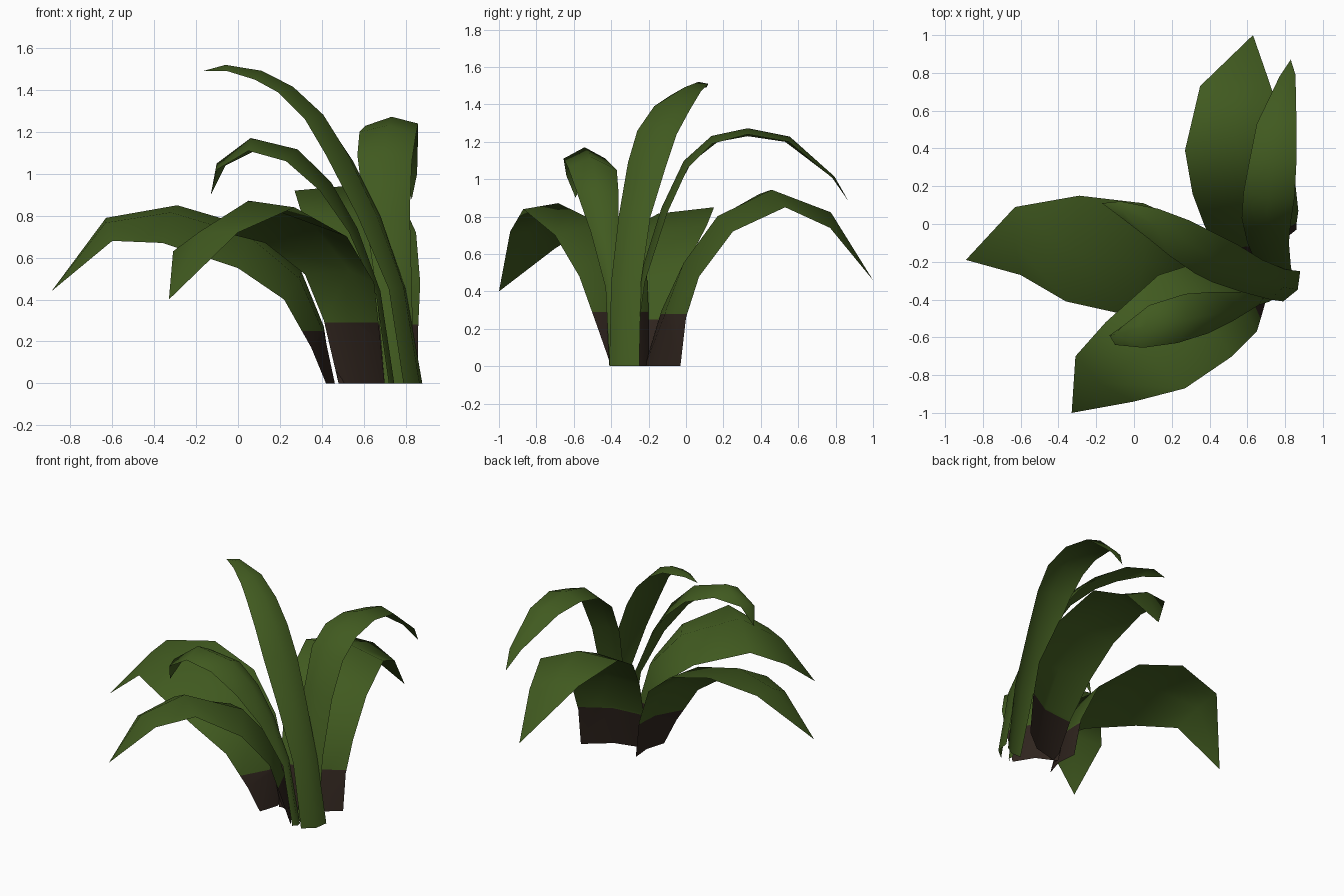
import bpy, bmesh
from mathutils import Vector


def material(name, color):
    m = bpy.data.materials.new(name)
    m.diffuse_color = (*color, 1)
    return m


GREEN = material("leaf green", (0.052, 0.102, 0.014))
BROWN = material("dry brown", (0.029, 0.018, 0.013))


def leaf(name, left, right, tip, bulge=0.16, brown=0.0):
    """Arched blade between two edge paths (base to top), with a raised midrib,
    closing to a tip. Faces below the height 'brown' get the brown colour."""
    left, right, tip = [Vector(p) for p in left], [Vector(p) for p in right], Vector(tip)
    mids = [(a + b) / 2 for a, b in zip(left, right)]
    path = mids + [tip]
    bm = bmesh.new()
    rows = []
    for i, (a, b) in enumerate(zip(left, right)):
        tangent = path[i + 1] - path[max(i - 1, 0)]
        up = (b - a).cross(tangent).normalized()
        mid = mids[i] + up * (b - a).length * bulge
        if i == 0:
            mid.z = 0
        rows.append([bm.verts.new(p) for p in (a, mid, b)])
    for r, s in zip(rows, rows[1:]):
        for j in range(2):
            bm.faces.new((r[j], r[j + 1], s[j + 1], s[j]))
    end = bm.verts.new(tip)
    for j in range(2):
        bm.faces.new((rows[-1][j], rows[-1][j + 1], end))
    # cut a clean line where the dry base ends
    if brown:
        bmesh.ops.bisect_plane(bm, geom=bm.verts[:] + bm.edges[:] + bm.faces[:],
                               plane_co=(0, 0, brown), plane_no=(0, 0, 1))
    for f in bm.faces:
        f.smooth = True
        f.material_index = int(f.calc_center_median().z < brown)
    mesh = bpy.data.meshes.new(name)
    bm.to_mesh(mesh)
    bm.free()
    mesh.materials.append(GREEN)
    mesh.materials.append(BROWN)
    obj = bpy.data.objects.new(name, mesh)
    bpy.context.collection.objects.link(obj)
    return obj


# broad leaf reaching left
leaf("left_broad_leaf",
     [(.42, -.35, 0), (.35, -.39, .17), (.22, -.45, .40), (0, -.49, .55), (-.36, -.41, .67), (-.60, -.27, .68)],
     [(.45, -.07, 0), (.41, -.05, .27), (.30, 0, .54), (.05, .11, .75), (-.29, .15, .85), (-.63, .09, .79)],
     (-.89, -.19, .44), bulge=.1, brown=.25)

# broad leaf reaching to the front left
leaf("front_broad_leaf",
     [(.70, -.40, 0), (.68, -.47, .20), (.65, -.57, .48), (.52, -.70, .70), (.27, -.87, .84), (0, -.94, .72)],
     [(.48, -.20, 0), (.41, -.20, .30), (.32, -.21, .52), (.13, -.27, .67), (-.15, -.52, .74), (-.31, -.70, .63)],
     (-.33, -1.0, .40), bulge=.15, brown=.29)

# broad leaf reaching back
leaf("back_broad_leaf",
     [(.48, -.22, 0), (.43, -.13, .30), (.37, 0, .57), (.31, .16, .79), (.27, .39, .92), (.35, .73, .84)],
     [(.86, -.03, 0), (.86, 0, .26), (.87, .07, .48), (.85, .25, .72), (.79, .53, .85), (.71, .77, .74)],
     (.63, 1.0, .46), bulge=.11, brown=.28)

# tall slender leaf arching back
leaf("back_tall_leaf",
     [(.70, -.32, 0), (.66, -.24, .45), (.60, -.10, .85), (.57, .03, 1.09), (.58, .17, 1.20), (.61, .33, 1.23),
      (.65, .53, 1.20), (.77, .78, 1.01)],
     [(.84, -.28, 0), (.83, -.22, .45), (.82, -.10, .82), (.83, .01, 1.06), (.85, .14, 1.19), (.86, .33, 1.24),
      (.86, .55, 1.20), (.855, .79, 1.0)],
     (.83, .87, .88), bulge=.15)

# tallest leaf sweeping to the left
leaf("tallest_leaf",
     [(.79, -.41, 0), (.72, -.40, .45), (.57, -.36, .80), (.42, -.31, 1.09), (.32, -.26, 1.26), (.19, -.17, 1.39),
      (.08, -.08, 1.45), (-.05, .02, 1.49)],
     [(.88, -.25, 0), (.80, -.24, .45), (.68, -.19, .80), (.55, -.11, 1.06), (.43, -.05, 1.24), (.29, .02, 1.37),
      (.13, .08, 1.47), (-.07, .12, 1.51)],
     (-.17, .11, 1.49), bulge=.2)

# slender drooping leaf at the front, strongly ridged
leaf("front_slender_leaf",
     [(.72, -.41, 0), (.66, -.43, .42), (.53, -.51, .72), (.39, -.58, .92), (.23, -.63, 1.06), (.05, -.655, 1.11),
      (-.10, -.64, 1.02)],
     [(.74, -.35, 0), (.66, -.36, .45), (.54, -.36, .72), (.41, -.36, .92), (.27, -.37, 1.05), (.08, -.43, 1.11),
      (-.06, -.54, 1.04)],
     (-.13, -.59, .90), bulge=.27)
